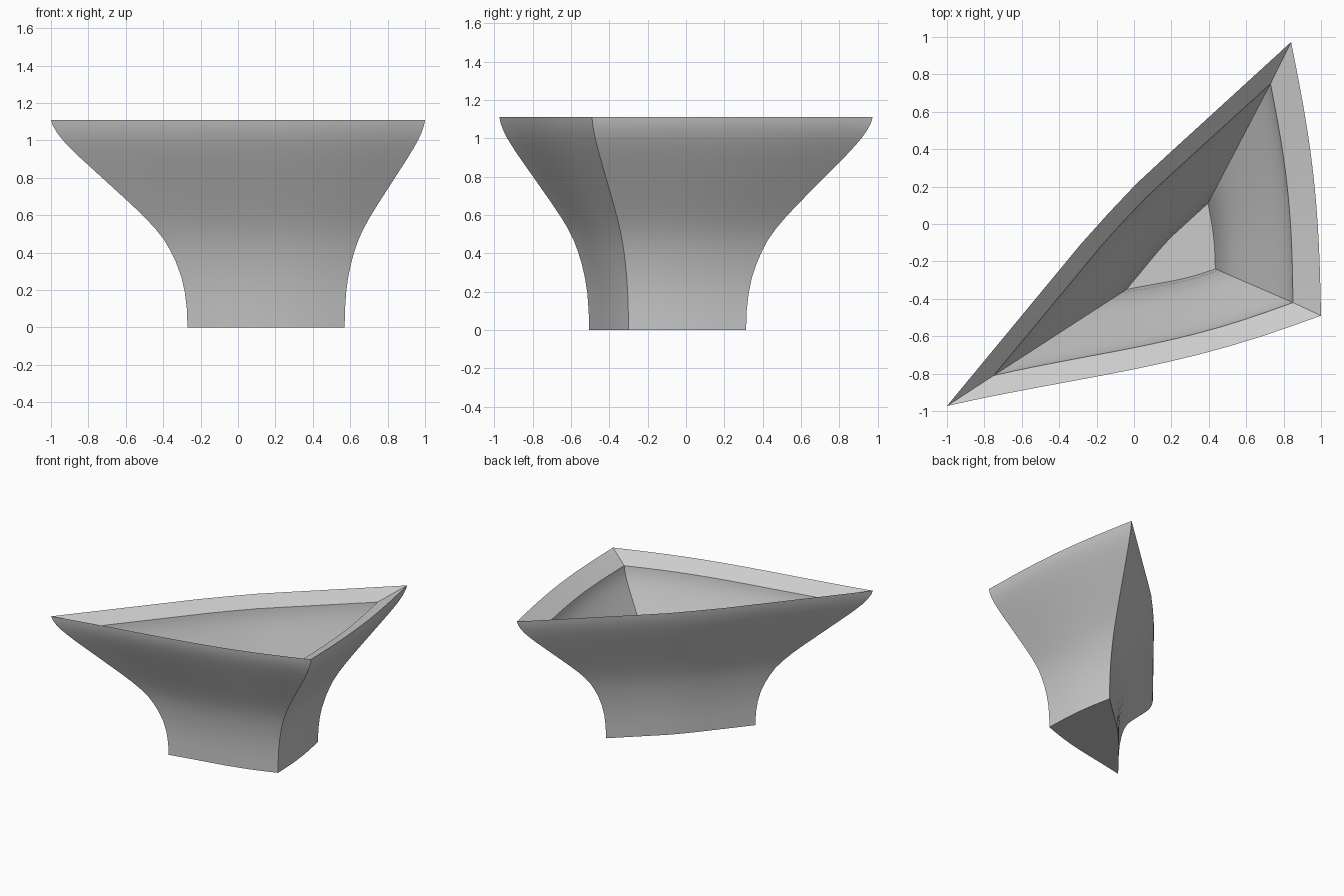
import bpy, bmesh, math
from mathutils import Vector

if "Cube" in bpy.data.objects:
    bpy.data.objects.remove(bpy.data.objects["Cube"])

SEGS = 12  # segments along each curved side

# Corner plans (left, front right, back right)
BASE = [(-0.27, -0.505), (0.57, -0.30), (0.50, 0.313)]
RIM = [(-1.0, -0.973), (1.0, -0.49), (0.84, 0.973)]
FLOOR = [(-0.04, -0.35), (0.435, -0.24), (0.395, 0.11)]
LIP = [(-0.75, -0.81), (0.85, -0.42), (0.73, 0.75)]

# Flare profile: (height, blend from base plan to rim plan)
FLARE = [(0, 0), (0.10, 0.005), (0.19, 0.02), (0.27, 0.045), (0.35, 0.085),
         (0.41, 0.125), (0.47, 0.173), (0.53, 0.238), (0.59, 0.315),
         (0.66, 0.415), (0.73, 0.52), (0.80, 0.625), (0.86, 0.715),
         (0.91, 0.79), (0.96, 0.86), (1.00, 0.912), (1.04, 0.955),
         (1.08, 0.987), (1.11, 1)]
FLOOR_Z, LIP_DROP = 0.06, 0.08

# Outward bow of each side, relative to its length
BOWS = [lambda s: 0.024 * math.sin(math.pi * s ** 1.5),
        lambda s: 0.028 * math.sin(math.pi * s),
        lambda s: 0.030 * min(1, s / 0.41, (1 - s) / 0.45)]


def ring(bm, plan_a, plan_b, t, z):
    """One bowed three-sided loop at height z."""
    corners = [Vector(a).lerp(Vector(b), t) for a, b in zip(plan_a, plan_b)]
    verts = []
    for i, bow in enumerate(BOWS):
        p, q = corners[i], corners[(i + 1) % 3]
        d = q - p
        out = Vector((d.y, -d.x))
        for k in range(SEGS):
            s = k / SEGS
            v = p + d * s + out * bow(s)
            verts.append(bm.verts.new((v.x, v.y, z)))
    return verts


bm = bmesh.new()
# Outer wall going up, then inner wall going down to the floor
rings = [ring(bm, BASE, RIM, t, z) for z, t in FLARE]
for z, t in reversed(FLARE):
    if z - LIP_DROP > FLOOR_Z + 0.02:
        rings.append(ring(bm, FLOOR, LIP, t, z - LIP_DROP))
rings.append(ring(bm, FLOOR, LIP, 0, FLOOR_Z))

for low, high in zip(rings, rings[1:]):
    n = len(low)
    for i in range(n):
        j = (i + 1) % n
        bm.faces.new((low[i], low[j], high[j], high[i]))

# Underside and bowl floor
bm.faces.new(list(reversed(rings[0])))
bm.faces.new(rings[-1])
bmesh.ops.recalc_face_normals(bm, faces=bm.faces[:])

mesh = bpy.data.meshes.new("flared_bowl")
bm.to_mesh(mesh)
bm.free()
bowl = bpy.data.objects.new("flared_bowl", mesh)
bpy.context.collection.objects.link(bowl)

grey = bpy.data.materials.new("light_grey")
grey.diffuse_color = (0.6, 0.6, 0.6, 1)
grey.use_nodes = True
grey.node_tree.nodes["Principled BSDF"].inputs["Base Color"].default_value = grey.diffuse_color
mesh.materials.append(grey)

# Smooth walls with crisp corners and lip
bpy.context.view_layer.objects.active = bowl
bowl.select_set(True)
bpy.ops.object.shade_smooth_by_angle(angle=math.radians(30))
